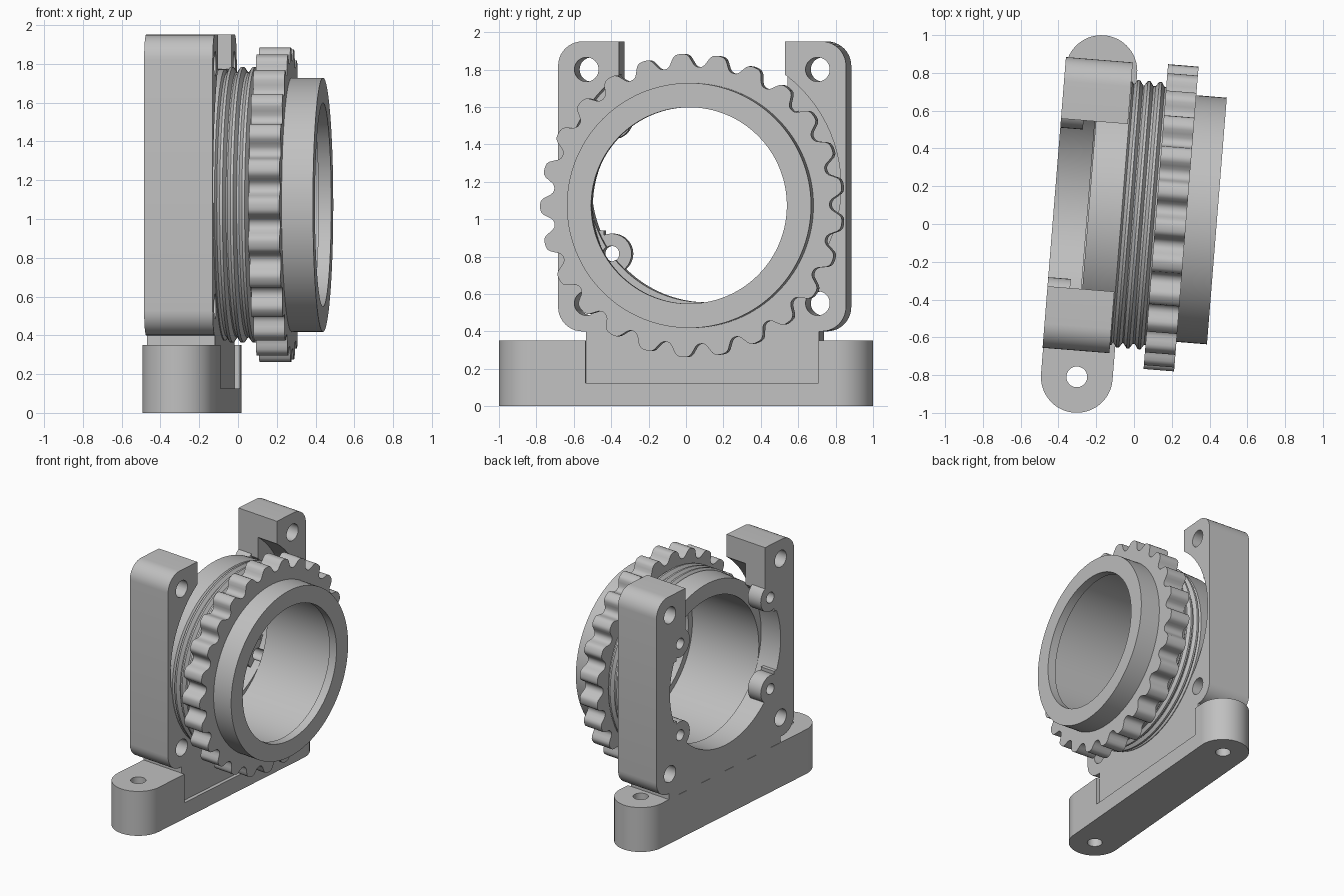
import bpy, bmesh, math
from mathutils import Matrix, Vector

if "Cube" in bpy.data.objects:
    bpy.data.objects.remove(bpy.data.objects["Cube"])

GREY = (0.53, 0.53, 0.53, 1)
mat = bpy.data.materials.new("plain_grey")
mat.use_nodes = True
mat.diffuse_color = GREY
mat.node_tree.nodes["Principled BSDF"].inputs["Base Color"].default_value = GREY

TURN = math.radians(-4.6)      # whole assembly is turned a little about z
MY, MZ = 0.08, 1.175           # mount centre
RY, RZ = 0.051, 1.073          # ring axis
BACK, FRONT = -0.43, -0.075    # mount faces


def make(name, bm):
    bmesh.ops.recalc_face_normals(bm, faces=bm.faces)
    me = bpy.data.meshes.new(name)
    bm.to_mesh(me)
    bm.free()
    me.materials.append(mat)
    ob = bpy.data.objects.new(name, me)
    bpy.context.collection.objects.link(ob)
    return ob


def box(name, lo, hi, radius=0):
    """Box, optionally with rounded edges along x."""
    bm = bmesh.new()
    lo, hi = Vector(lo), Vector(hi)
    bmesh.ops.create_cube(bm, size=1, matrix=Matrix.Translation((lo + hi) / 2)
                          @ Matrix.Diagonal((*(hi - lo), 1)))
    if radius:
        along = [e for e in bm.edges
                 if abs(e.verts[0].co.x - e.verts[1].co.x) > 0.01]
        bmesh.ops.bevel(bm, geom=along, offset=radius, segments=10,
                        profile=0.5, affect='EDGES')
    return make(name, bm)


def rod(name, axis, a, b, p, q, radius, seg=32):
    """Cylinder from a to b along x or z; p, q are the other coordinates."""
    bm = bmesh.new()
    mid = (a + b) / 2
    if axis == 'x':
        m = Matrix.Translation((mid, p, q)) @ Matrix.Rotation(math.pi / 2, 4, 'Y')
    else:
        m = Matrix.Translation((p, q, mid))
    bmesh.ops.create_cone(bm, cap_ends=True, segments=seg, radius1=radius,
                          radius2=radius, depth=b - a, matrix=m)
    return make(name, bm)


def combine(ob, other, op):
    mod = ob.modifiers.new(op, 'BOOLEAN')
    mod.operation, mod.solver, mod.object = op, 'EXACT', other
    bpy.context.view_layer.objects.active = ob
    bpy.ops.object.modifier_apply(modifier=mod.name)
    bpy.data.objects.remove(other)


def loft(name, profile, seg, wave=lambda r, t: r):
    """Closed (x, radius) profile swept round the ring axis."""
    bm = bmesh.new()
    loops = []
    for i in range(seg):
        t = 2 * math.pi * i / seg
        loops.append([bm.verts.new((x, RY + wave(r, t) * math.cos(t),
                                    RZ + wave(r, t) * math.sin(t)))
                      for x, r in profile])
    n = len(profile)
    for i in range(seg):
        a, b = loops[i], loops[(i + 1) % seg]
        for j in range(n):
            k = (j + 1) % n
            bm.faces.new((a[j], a[k], b[k], b[j]))
    return make(name, bm)


# Base foot: long bar with round ends, bolt holes and a front recess
BX, ENDS, BR = -0.237, (-0.831, 0.793), 0.19
base = box("base_foot", (BX - BR, ENDS[0], 0), (BX + BR, ENDS[1], 0.35))
for y in ENDS:
    combine(base, rod("end", 'z', 0, 0.35, BX, y, BR, 64), 'UNION')
for y in ENDS:
    combine(base, rod("cut", 'z', -0.1, 0.5, BX, y, 0.055), 'DIFFERENCE')
combine(base, box("cut", (FRONT, -0.543, 0.125), (0.1, 0.707, 0.5)), 'DIFFERENCE')

# Upright mount: rounded plate on a short neck
mount = box("mount_plate", (BACK, MY - 0.772, 0.4), (FRONT, MY + 0.772, 1.95), 0.13)
combine(mount, box("neck", (BACK + 0.004, -0.543, 0.3), (FRONT, 0.707, 0.62)), 'UNION')
combine(mount, rod("cut", 'x', -1, 1, MY, MZ, 0.62, 96), 'DIFFERENCE')
combine(mount, rod("cut", 'x', -0.25, 1, MY, MZ, 0.745, 96), 'DIFFERENCE')
combine(mount, box("cut", (-1, MY - 0.445, MZ), (1, MY + 0.445, 2.2)), 'DIFFERENCE')


def block(sy, sz, y0, y1, z0, z1):
    """Thin web in one mirrored quarter of the mount bore."""
    ys = sorted((MY + sy * y0, MY + sy * y1))
    zs = sorted((MZ + sz * z0, MZ + sz * z1))
    return box("web", (BACK, ys[0], zs[0]), (-0.31, ys[1], zs[1]))


# Screw ears webbed into the bore, and bolt holes in the corners
for sy, sz in [(sy, sz) for sy in (-1, 1) for sz in (-1, 1)]:
    y, z = MY + sy * 0.505, MZ + sz * 0.36
    combine(mount, rod("ear", 'x', BACK, -0.31, y, z, 0.108), 'UNION')
    combine(mount, block(sy, sz, 0.447, 0.61, 0.36, 0.455), 'UNION')
    combine(mount, block(sy, sz, 0.545, 0.63, 0.235, 0.36), 'UNION')
    combine(mount, rod("cut", 'x', -1, 1, y, z, 0.042), 'DIFFERENCE')
    combine(mount, rod("cut", 'x', -1, 1, MY + sy * 0.62, MZ + sz * 0.625, 0.065),
            'DIFFERENCE')

# Barrel: smooth rear band, three ridges, front hub and lipped bore
outer = [(-0.245, 0.69), (-0.07, 0.70)]
for x in (-0.035, 0.02, 0.08):
    outer += [(x - 0.024, 0.685), (x - 0.007, 0.71), (x + 0.007, 0.71),
              (x + 0.024, 0.685)]
outer += [(0.15, 0.682), (0.15, 0.655), (0.436, 0.655)]
inner = [(0.436, 0.525), (0.37, 0.525), (0.37, 0.57), (-0.245, 0.57)]
barrel = loft("ring_barrel", outer + inner, 128)

# Grip ring with broad rounded teeth
TEETH, PHASE = 25, math.radians(94)


def tooth(r, t):
    if r < 0.7:
        return r
    return r + 0.04 * math.tanh(1.5 * math.cos(TEETH * (t - PHASE)) + 0.3)


gear = loft("grip_ring", [(0.112, 0.65), (0.112, 0.774), (0.274, 0.774), (0.274, 0.65)],
            TEETH * 16, tooth)

# Shading and common turn
bpy.ops.object.select_all(action='DESELECT')
for ob in (base, mount, barrel, gear):
    ob.rotation_euler.z = TURN
    ob.select_set(True)
bpy.context.view_layer.objects.active = mount
bpy.ops.object.shade_smooth_by_angle(angle=math.radians(30))
